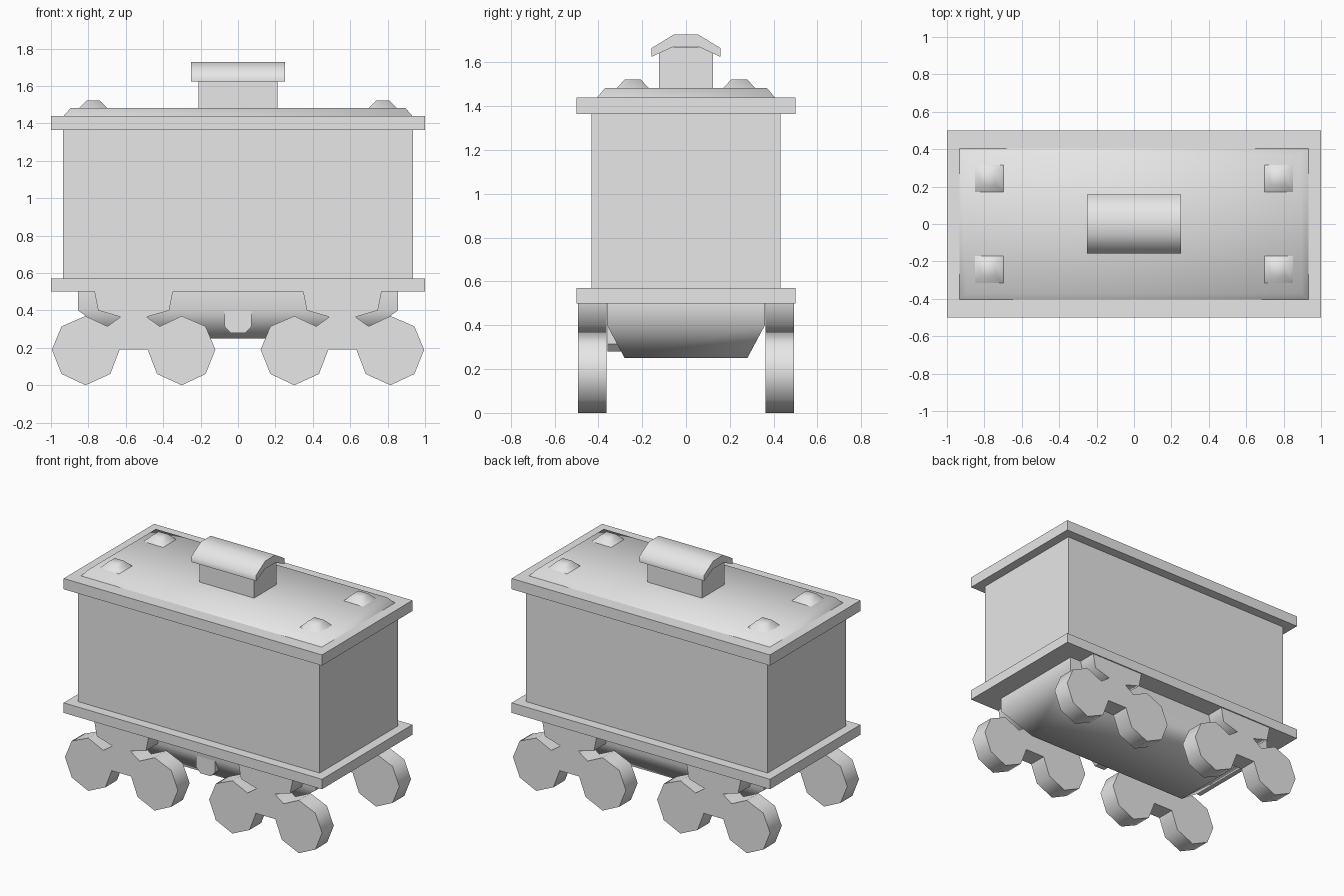
import bpy, bmesh, math

if "Cube" in bpy.data.objects:
    bpy.data.objects.remove(bpy.data.objects["Cube"])

# Single flat colour
grey = bpy.data.materials.new("light grey")
grey.use_nodes = True
colour = (0.8, 0.8, 0.8, 1)
grey.diffuse_color = colour
grey.node_tree.nodes["Principled BSDF"].inputs["Base Color"].default_value = colour


def finish(name, bm, smooth=False):
    bmesh.ops.recalc_face_normals(bm, faces=bm.faces)
    mesh = bpy.data.meshes.new(name)
    bm.to_mesh(mesh)
    bm.free()
    mesh.materials.append(grey)
    obj = bpy.data.objects.new(name, mesh)
    bpy.context.collection.objects.link(obj)
    if smooth:
        bpy.ops.object.select_all(action="DESELECT")
        obj.select_set(True)
        bpy.context.view_layer.objects.active = obj
        bpy.ops.object.shade_smooth_by_angle(angle=math.radians(65))
    return obj


def stack(name, rings, cx=0, cy=0, smooth=False):
    """Rectangular sections (half x, half y, z) joined from bottom to top."""
    bm = bmesh.new()
    loops = [[bm.verts.new((cx + sx * hx, cy + sy * hy, z))
              for sx, sy in ((-1, -1), (1, -1), (1, 1), (-1, 1))]
             for hx, hy, z in rings]
    bm.faces.new(loops[0][::-1])
    bm.faces.new(loops[-1])
    for low, high in zip(loops, loops[1:]):
        for i in range(4):
            j = (i + 1) % 4
            bm.faces.new((low[i], low[j], high[j], high[i]))
    return finish(name, bm, smooth)


def extrude(name, points, offset, smooth=False):
    """Closed outline of 3D points pushed along an offset."""
    bm = bmesh.new()
    face = bm.faces.new([bm.verts.new(p) for p in points])
    moved = bmesh.ops.extrude_face_region(bm, geom=[face], use_keep_orig=True)
    verts = [v for v in moved["geom"] if isinstance(v, bmesh.types.BMVert)]
    bmesh.ops.translate(bm, verts=verts, vec=offset)
    return finish(name, bm, smooth)


def mirrored(half):
    return half + [(-a, b) for a, b in reversed(half)]


# Wagon body with its floor and roof rims
stack("body", [(0.935, 0.432, 0.56), (0.935, 0.432, 1.37)])
stack("floor_plate", [(1, 0.5, 0.5), (1, 0.5, 0.57)])
stack("roof_rim", [(1, 0.5, 1.365), (1, 0.5, 1.44)])
stack("roof_panel", [(0.932, 0.405, 1.44), (0.895, 0.37, 1.482)], smooth=True)

# Roof hatches at the four corners
for sx, side in ((1, "left"), (-1, "right")):
    for sy, end in ((1, "back"), (-1, "front")):
        stack(f"hatch_{end}_{side}", [(0.077, 0.075, 1.48), (0.036, 0.036, 1.522)],
              sx * 0.774, sy * 0.243, smooth=True)

# Roof vent and its folded cap
stack("vent", [(0.21, 0.123, 1.47), (0.21, 0.123, 1.67)])
outer = [(-0.157, 1.665), (-0.055, 1.727), (0.055, 1.727), (0.157, 1.665)]
inner = [(0.157, 1.625), (0.055, 1.672), (-0.055, 1.672), (-0.157, 1.625)]
extrude("vent_cap", [(-0.25, y, z) for y, z in outer + inner], (0.5, 0, 0), smooth=True)

# Tapered tank under the floor
stack("underfloor_tank", [(0.65, 0.28, 0.25), (0.855, 0.36, 0.4), (0.855, 0.36, 0.5)],
      smooth=True)

# Bracket on the front of the tank
bracket = mirrored([(0.073, 0.5), (0.073, 0.315), (0.04, 0.28)])
extrude("front_bracket", [(x, -0.358, z) for x, z in bracket], (0, 0.08, 0))

# Bogies: frame and pair of eight-sided wheels in one outline
bogie = mirrored([(0.21, 0.5), (0.19, 0.4), (0.07, 0.365), (0.14, 0.315),
                  (0.257, 0.37), (0.385, 0.315), (0.437, 0.19), (0.385, 0.06),
                  (0.257, 0.0), (0.125, 0.06), (0.075, 0.19)])
for sx, side in ((1, "left"), (-1, "right")):
    for y, end in ((0.362, "back"), (-0.492, "front")):
        extrude(f"bogie_{end}_{side}", [(sx * 0.558 + x, y, z) for x, z in bogie],
                (0, 0.13, 0), smooth=True)
